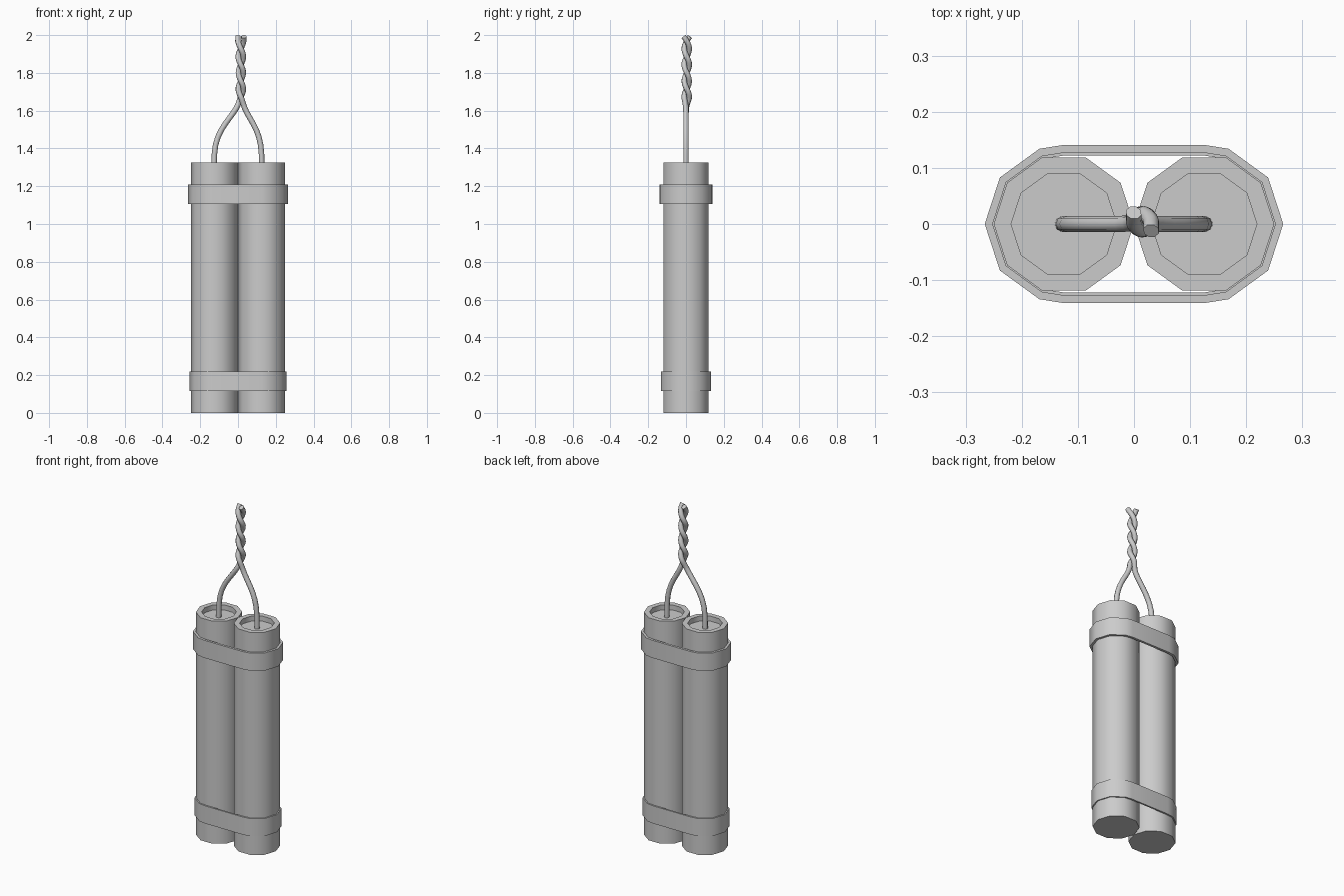
import bpy, bmesh
from math import sin, cos, pi, radians

if "Cube" in bpy.data.objects:
    bpy.data.objects.remove(bpy.data.objects["Cube"])

SIDES = 10
CX = 0.125          # stick centre offset from the middle


def mesh_object(name, verts, faces, smooth_angle=40):
    me = bpy.data.meshes.new(name)
    me.from_pydata(verts, [], faces)
    bm = bmesh.new()
    bm.from_mesh(me)
    bmesh.ops.recalc_face_normals(bm, faces=bm.faces[:])
    bm.to_mesh(me)
    bm.free()
    ob = bpy.data.objects.new(name, me)
    bpy.context.collection.objects.link(ob)
    finish(ob, smooth_angle)
    return ob


def finish(ob, angle):
    bpy.ops.object.select_all(action='DESELECT')
    ob.select_set(True)
    bpy.context.view_layer.objects.active = ob
    bpy.ops.object.shade_smooth_by_angle(angle=radians(angle))


def bridge(a, b, n):
    return [(a + i, a + (i + 1) % n, b + (i + 1) % n, b + i) for i in range(n)]


# Sticks: ten-sided, with a shallow recess in the top
def stick(name, x):
    profile = [(0.125, 0), (0.125, 1.325), (0.094, 1.325), (0.094, 1.295)]
    verts = [(x + r * cos(2 * pi * i / SIDES), r * sin(2 * pi * i / SIDES), z)
             for r, z in profile for i in range(SIDES)]
    faces = []
    for k in range(len(profile) - 1):
        faces += bridge(k * SIDES, (k + 1) * SIDES, SIDES)
    faces.append(tuple(range(SIDES)))
    faces.append(tuple(range(3 * SIDES, 4 * SIDES)))
    mesh_object(name, verts, faces)


# Straps: hollow bands wrapped around both sticks
def strap(name, r_out, r_in, z0, z1):
    angles = [-90, -72, -36, 0, 36, 72, 90]

    def loop(r, z):
        right = [(CX + r * cos(radians(a)), r * sin(radians(a)), z) for a in angles]
        return right + [(-x, -y, z) for x, y, z in right]

    n = 2 * len(angles)
    verts = loop(r_out, z0) + loop(r_out, z1) + loop(r_in, z1) + loop(r_in, z0)
    faces = []
    for k in range(4):
        faces += bridge(k * n, ((k + 1) % 4) * n, n)
    mesh_object(name, verts, faces)


# Fuse wires: rise from the recess, meet, then twist together
def fuse(name, lower, phase):
    pts = [(x, 0, z) for x, z in lower]
    z_start, z_end, pitch, steps = 1.66, 1.992, 0.17, 18
    for i in range(steps + 1):
        z = z_start + (z_end - z_start) * i / steps
        a = radians(117 + phase) + (2 - z) * 2 * pi / pitch
        r = 0.0145 + 0.008 * max(0, (z - 1.96) / 0.032)     # ends splay a little
        pts.append((0.015 + r * cos(a), 0.004 + r * sin(a), z))
    cu = bpy.data.curves.new(name, 'CURVE')
    cu.dimensions = '3D'
    cu.bevel_depth = 0.0145
    cu.bevel_resolution = 2
    cu.use_fill_caps = True
    cu.resolution_u = 2
    sp = cu.splines.new('NURBS')
    sp.points.add(len(pts) - 1)
    for p, co in zip(sp.points, pts):
        p.co = (*co, 1)
    sp.order_u = 4
    sp.use_endpoint_u = True
    ob = bpy.data.objects.new(name, cu)
    bpy.context.collection.objects.link(ob)
    bpy.ops.object.select_all(action='DESELECT')
    ob.select_set(True)
    bpy.context.view_layer.objects.active = ob
    bpy.ops.object.convert(target='MESH')
    finish(bpy.context.view_layer.objects.active, 50)


stick("stick_left", -CX)
stick("stick_right", CX)
strap("strap_upper", 0.141, 0.127, 1.105, 1.21)
strap("strap_lower", 0.132, 0.122, 0.115, 0.22)
fuse("fuse_left", [(-0.127, 1.29), (-0.127, 1.36), (-0.122, 1.43),
                   (-0.085, 1.51), (-0.03, 1.58), (0.0, 1.625)], 0)
fuse("fuse_right", [(0.126, 1.29), (0.126, 1.36), (0.122, 1.43),
                    (0.095, 1.51), (0.05, 1.58), (0.03, 1.625)], 180)
